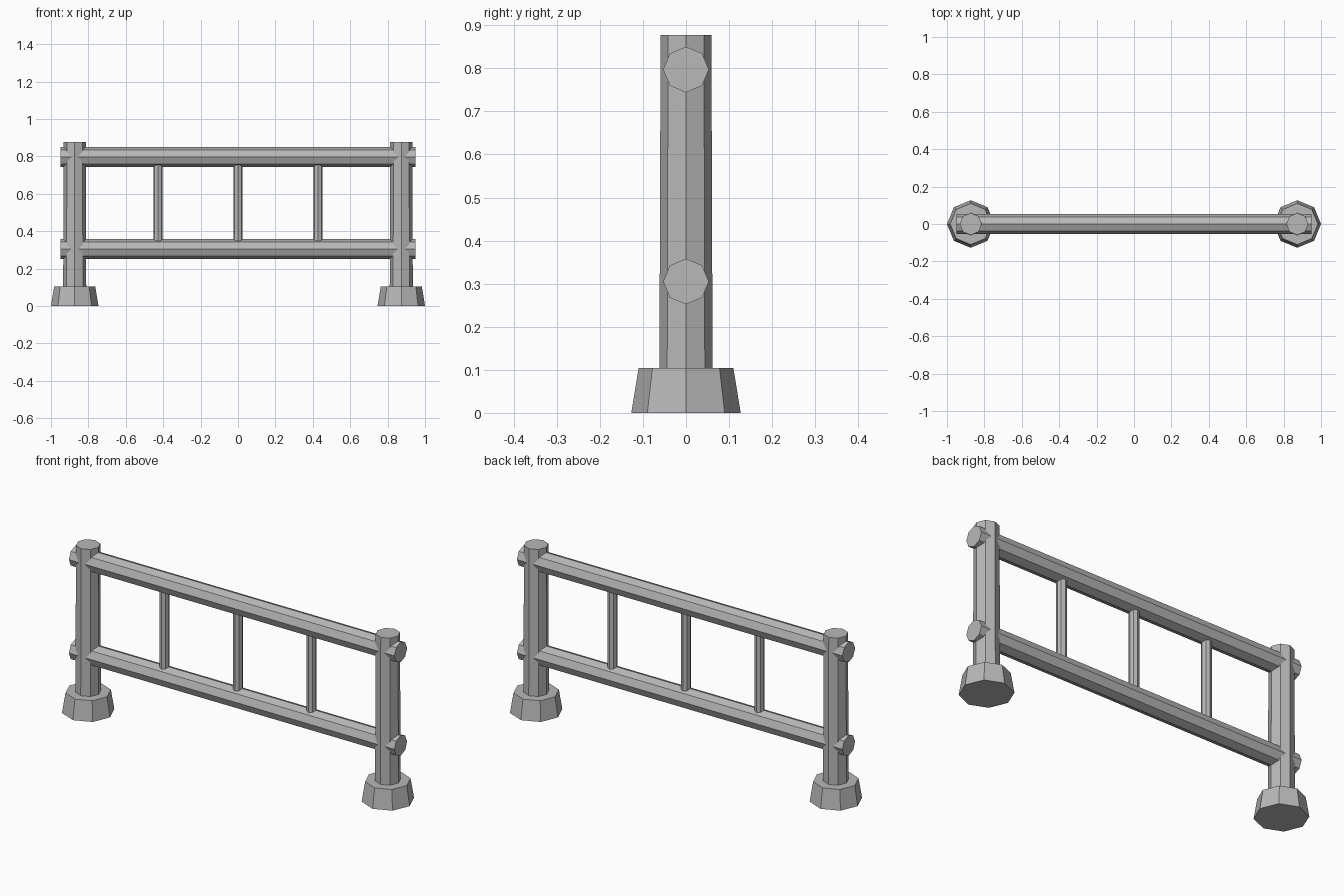
import bpy
import math
from mathutils import Matrix

cube = bpy.data.objects.get("Cube")
if cube:
    bpy.data.objects.remove(cube, do_unlink=True)

SIDES = 8
POST_X = 0.873
RAIL_HEIGHTS = {"lower_rail": 0.305, "upper_rail": 0.797}

grey = bpy.data.materials.new("grey")
grey.use_nodes = True
colour = (0.48, 0.48, 0.48, 1)
grey.diffuse_color = colour
grey.node_tree.nodes["Principled BSDF"].inputs["Base Color"].default_value = colour


def bar(name, r_start, r_end, length, centre, along_x=False):
    """Octagonal bar with its corners on the axes."""
    bpy.ops.mesh.primitive_cone_add(vertices=SIDES, radius1=r_start, radius2=r_end,
                                    depth=length, location=centre)
    obj = bpy.context.object
    obj.name = name
    if along_x:
        obj.data.transform(Matrix.Rotation(math.radians(90), 4, "Y"))
    obj.data.materials.append(grey)
    return obj


# Posts standing in tapered feet
for side, x in (("left", POST_X), ("right", -POST_X)):
    bar(side + "_foot", 0.127, 0.11, 0.104, (x, 0, 0.052))
    bar(side + "_post", 0.062, 0.059, 0.857, (x, 0, 0.4485))

# Horizontal rails running through the posts
for name, z in RAIL_HEIGHTS.items():
    bar(name, 0.053, 0.053, 1.896, (0, 0, z), along_x=True)

# Thin uprights between the rails
low, high = RAIL_HEIGHTS.values()
for name, x in (("left", 0.428), ("middle", 0), ("right", -0.428)):
    bar(name + "_baluster", 0.025, 0.025, high - low, (x, 0, (low + high) / 2))
